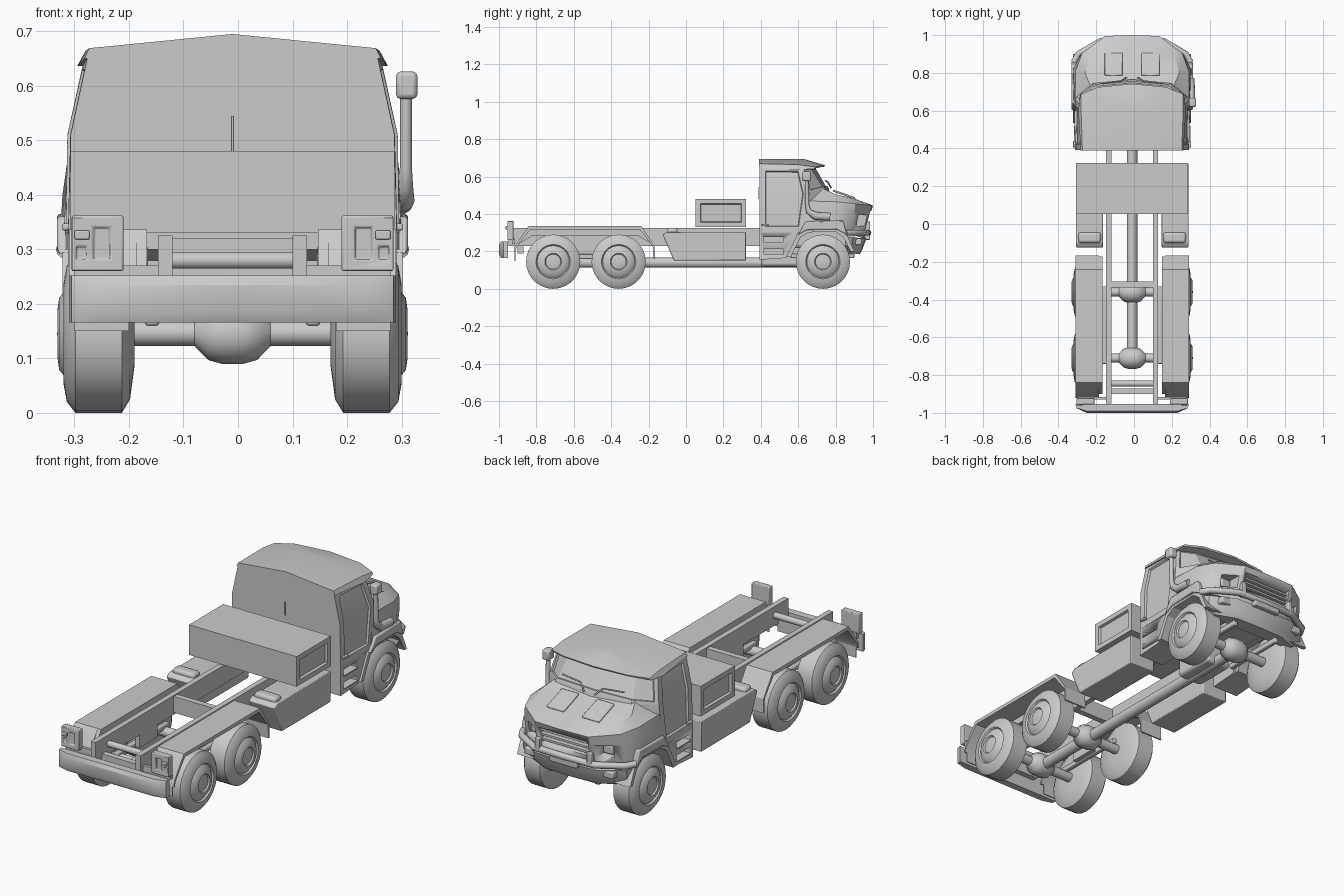
import bpy, bmesh, math
from mathutils import Vector, Matrix

if "Cube" in bpy.data.objects:
    bpy.data.objects.remove(bpy.data.objects["Cube"])


def finish(name, bm, bevel=0.0, angle=30):
    bmesh.ops.remove_doubles(bm, verts=bm.verts, dist=0.0005)
    bmesh.ops.dissolve_degenerate(bm, edges=bm.edges, dist=0.0005)
    bmesh.ops.recalc_face_normals(bm, faces=bm.faces)
    me = bpy.data.meshes.new(name)
    bm.to_mesh(me)
    bm.free()
    ob = bpy.data.objects.new(name, me)
    bpy.context.collection.objects.link(ob)
    if bevel:
        m = ob.modifiers.new("bevel", 'BEVEL')
        m.width, m.segments, m.limit_method = bevel, 2, 'ANGLE'
    bpy.ops.object.select_all(action='DESELECT')
    ob.select_set(True)
    bpy.context.view_layer.objects.active = ob
    bpy.ops.object.shade_smooth_by_angle(angle=math.radians(angle))
    return ob


def box(name, x, y, z, bevel=0.0, tilt=0.0):
    """Box from (min, max) ranges, tilted about its own x axis."""
    bm = bmesh.new()
    bmesh.ops.create_cube(bm, size=1)
    c = Vector([(a + b) / 2 for a, b in (x, y, z)])
    d = [abs(b - a) for a, b in (x, y, z)]
    bm.transform(Matrix.Translation(c) @ Matrix.Rotation(tilt, 4, 'X') @ Matrix.Diagonal((*d, 1)))
    return finish(name, bm, bevel)


def prism(name, poly, x0, x1, bevel=0.0):
    """(y, z) outline extruded from x0 to x1."""
    bm = bmesh.new()
    f = bm.faces.new([bm.verts.new((x0, y, z)) for y, z in poly])
    r = bmesh.ops.extrude_face_region(bm, geom=[f])
    bmesh.ops.translate(bm, vec=(x1 - x0, 0, 0),
                        verts=[v for v in r['geom'] if isinstance(v, bmesh.types.BMVert)])
    return finish(name, bm, bevel)


def lathe(name, prof, y, z, s=1, n=28):
    """(x, radius) profile turned about a line along x."""
    bm = bmesh.new()
    vs = [bm.verts.new((s * x, y, z + r)) for x, r in prof]
    es = [bm.edges.new(p) for p in zip(vs, vs[1:])]
    bmesh.ops.spin(bm, geom=vs + es, cent=(0, y, z), axis=(1, 0, 0), angle=2 * math.pi, steps=n)
    return finish(name, bm, angle=40)


def loft(name, rings, insets=(), bevel=0.0):
    """Half outlines (x >= 0, front centre to rear centre) stacked, capped and mirrored."""
    bm = bmesh.new()
    flat = lambda r: [(0, y, z) for _, y, z in r]
    stack = [flat(rings[0])] + list(rings) + [flat(rings[-1])]
    for s in (1, -1):
        for a, b in zip(stack, stack[1:]):
            for i in range(len(a) - 1):
                q = [a[i], a[i + 1], b[i + 1], b[i]]
                bm.faces.new([bm.verts.new((s * x, y, z)) for x, y, z in q])
    bmesh.ops.remove_doubles(bm, verts=bm.verts, dist=0.0005)
    bmesh.ops.dissolve_degenerate(bm, edges=bm.edges, dist=0.0005)
    bmesh.ops.recalc_face_normals(bm, faces=bm.faces)
    for test, t, d in insets:
        bm.normal_update()
        fs = [f for f in bm.faces if test(f.normal, f.calc_center_median())]
        bmesh.ops.inset_region(bm, faces=fs, thickness=t, depth=0, use_even_offset=True)
        bmesh.ops.inset_region(bm, faces=fs, thickness=0.004, depth=d, use_even_offset=True)
    return finish(name, bm, bevel)


def tube(name, pts, r):
    cu = bpy.data.curves.new(name, 'CURVE')
    cu.dimensions, cu.bevel_depth, cu.bevel_resolution, cu.use_fill_caps = '3D', r, 3, True
    sp = cu.splines.new('POLY')
    sp.points.add(len(pts) - 1)
    for p, c in zip(sp.points, pts):
        p.co = (*c[:3], 1)
        p.radius = c[3] if len(c) > 3 else 1
    ob = bpy.data.objects.new(name, cu)
    bpy.context.collection.objects.link(ob)
    bpy.ops.object.select_all(action='DESELECT')
    ob.select_set(True)
    bpy.context.view_layer.objects.active = ob
    bpy.ops.object.convert(target='MESH')
    return ob


def cut(ob, cutter):
    m = ob.modifiers.new("cut", 'BOOLEAN')
    m.operation, m.solver, m.object = 'DIFFERENCE', 'EXACT', cutter
    bpy.context.view_layer.objects.active = ob
    bpy.ops.object.modifier_move_to_index(modifier="cut", index=0)
    bpy.ops.object.modifier_apply(modifier="cut")
    bpy.data.objects.remove(cutter)


# Wheels, axles and drive line
tyre = [(.18, 0), (.18, .06), (.188, .12), (.203, .145), (.288, .145), (.304, .125), (.31, .092),
        (.302, .086), (.318, .066), (.321, .045), (.314, .04), (.322, 0)]
diff = [(-.19, 0), (-.19, .024), (-.07, .024), (-.045, .05), (-.02, .057), (.02, .057),
        (.045, .05), (.07, .024), (.19, .024), (.19, 0)]
for label, y in (("front", .732), ("middle", -.36), ("rear", -.71)):
    lathe(label + "_axle", diff, y, .147, n=16)
    for s in (1, -1):
        lathe(label + "_wheel", tyre, y, .145, s)
tube("drive_shaft", [(0, -.70, .14), (0, .73, .14)], .028)
box("gearbox", (-.07, .07), (.40, .62), (.12, .24), .015)
box("engine_block", (-.1, .1), (.58, .90), (.22, .36), .01)

# Frame rails and cross members
for s in (1, -1):
    box("frame_rail", (s * .11, s * .137), (-.95, .90), (.23, .325))
    box("axle_support", (s * .112, s * .135), (-.60, -.46), (.165, .24))
    box("front_spring", (s * .115, s * .14), (.56, .90), (.165, .19), .005)
    box("rear_spring", (s * .135, s * .16), (-.74, -.33), (.16, .185), .005)
box("cross_member", (-.11, .11), (-.335, -.305), (.24, .32))
tube("rear_cross_tube", [(-.11, -.845, .28), (.11, -.845, .28)], .016)
box("rear_cross_member", (-.115, .115), (-.90, -.87), (.19, .25))

# Rear bumper and lamp clusters
loft("rear_bumper", [[(0, -.953, z), (.30, -.953, z), (.295, -.975, z), (.24, -1 + e, z), (0, -1 + e, z)]
                     for z, e in ((.166, .01), (.185, 0), (.235, 0), (.252, .01))])
for s in (1, -1):
    lamp = box("rear_lamp", (s * .20, s * .295), (-.955, -.922), (.26, .362), .004)
    cut(lamp, box("lamp_cutter", (s * .268, s * .287), (-.97, -.948), (.282, .305)))
    cut(lamp, box("lamp_cutter", (s * .225, s * .255), (-.97, -.948), (.282, .34)))
    box("rear_lamp_lens", (s * .262, s * .29), (-.964, -.95), (.318, .335), .003)
    box("lamp_bracket", (s * .13, s * .29), (-.93, -.915), (.24, .27))

# Rear mudguards over both axles
guard = [(-.92, .20), (-.915, .23), (-.84, .336), (-.24, .336), (-.168, .23), (-.166, .16)]
inner = [(-.174, .16), (-.178, .228), (-.248, .318), (-.832, .318), (-.905, .225), (-.912, .20)]
for s in (1, -1):
    prism("rear_mudguard", guard + inner, s * .175, s * .30)
    prism("mudguard_lip", [(-.90, .235), (-.84, .336), (-.24, .336), (-.172, .235), (-.26, .285), (-.82, .285)],
          s * .157, s * .185)
    box("mud_flap", (s * .19, s * .29), (-.916, -.911), (.15, .21))

# Side tanks and the box behind the cab
for s in (1, -1):
    prism("side_tank", [(-.065, .152), (.32, .152), (.32, .305), (-.10, .305), (-.125, .29)],
          s * .155, s * .298, .004)
    box("battery_cover", (s * .165, s * .285), (-.10, -.045), (.28, .325), .012)
loft("cargo_box", [[(0, .322, z), (.297, .322, z), (.297, .052, z), (0, .052, z)] for z in (.33, .48)],
     [(lambda n, c, s=s: n.x * s > .9, .025, -.012) for s in (1, -1)])

# Cabin with recessed door panes and windscreen
loft("cabin", [
    [(0, .78, .32), (.22, .76, .32), (.307, .63, .30), (.302, .392, .30), (0, .392, .30)],
    [(0, .765, .535), (.21, .745, .53), (.303, .66, .51), (.297, .392, .51), (0, .392, .51)],
    [(0, .69, .665), (.19, .67, .66), (.27, .625, .66), (.264, .392, .662), (0, .392, .662)]],
    [(lambda n, c: n.y > .5 and c.z > .54, .018, -.008),
     (lambda n, c: n.x > .85, .032, -.010), (lambda n, c: n.x < -.85, .032, -.010)])
loft("roof", [
    [(0, .74, .653), (.18, .72, .65), (.275, .685, .642), (.285, .60, .636), (.272, .39, .65), (0, .39, .65)],
    [(0, .742, .661), (.18, .725, .658), (.27, .688, .652), (.27, .60, .664), (.263, .39, .669), (0, .39, .669)],
    [(0, .63, .694), (0, .63, .694), (0, .62, .694), (0, .60, .695), (0, .39, .695), (0, .39, .695)]])
tube("rear_aerial", [(0, .386, .48), (0, .386, .545)], .002)

# Bonnet with front grille and headlamp recesses
bonnet = loft("bonnet", [
    [(0, .955, .27), (.15, .95, .27), (.27, .885, .29), (.317, .82, .315), (.31, .62, .315), (0, .62, .315)],
    [(0, .985, .40), (.15, .98, .40), (.272, .90, .40), (.312, .82, .40), (.306, .63, .40), (0, .63, .40)],
    [(0, 1.0, .444), (.145, .995, .444), (.265, .905, .455), (.30, .81, .465), (.302, .64, .47), (0, .64, .47)],
    [(0, .985, .452), (.13, .98, .453), (.225, .90, .482), (.25, .80, .505), (.22, .73, .537), (0, .73, .542)]])
cut(bonnet, box("grille_cutter", (-.135, .135), (.945, 1.05), (.335, .415)))
for z in (.352, .375, .398):
    box("grille_bar", (-.136, .136), (.94, .968), (z - .005, z + .005))
for s in (1, -1):
    cut(bonnet, box("headlamp_cutter", (s * .165, s * .235), (.89, 1.0), (.335, .395)))
    box("headlamp", (s * .172, s * .228), (.87, .915), (.342, .388), .008)
    prism("bonnet_vent", [(.785, .52), (.785, .531), (.905, .490), (.905, .478)], s * .05, s * .145, .004)
    tube("wiper", [(s * .03, .776, .54), (s * .06, .757, .572), (s * .17, .745, .578)], .004)

# Front bumper, lower guard and plate
loft("front_bumper", [
    [(0, .93, .185), (.14, .925, .185), (.24, .88, .19), (.24, .85, .19), (0, .85, .19)],
    [(0, .945, .215), (.17, .94, .215), (.285, .885, .225), (.29, .85, .23), (0, .85, .23)],
    [(0, .965, .27), (.17, .96, .27), (.285, .89, .275), (.312, .85, .28), (0, .85, .28)]])
bar = [(0, .975), (.165, .97), (.225, .935), (.285, .90), (.31, .855)]
tube("bumper_bar", [(-x, y, .30) for x, y in bar[:0:-1]] + [(x, y, .30) for x, y in bar], .016)
box("number_plate", (-.075, .075), (.955, .985), (.262, .29), .004)
for s in (1, -1):
    box("bumper_post", (s * .13, s * .155), (.945, .985), (.29, .36), .004)
    box("fog_lamp", (s * .19, s * .245), (.90, .94), (.235, .27), .006)

# Front wheel arches and cab steps
arch = [(.535, .17), (.592, .285), (.64, .325), (.81, .335), (.86, .29), (.90, .20)]
under = [(.88, .20), (.842, .275), (.80, .305), (.655, .302), (.612, .275), (.56, .17)]
for s in (1, -1):
    prism("front_arch", arch + under, s * .17, s * .312)
    prism("arch_flare", [(.60, .29), (.64, .36), (.84, .365), (.86, .29), (.805, .318), (.648, .315)],
          s * .29, s * .322, .006)
    steps = prism("cab_steps", [(.392, .155), (.535, .165), (.60, .30), (.60, .32), (.392, .32)],
                  s * .16, s * .302)
    for z in (.185, .25):
        cut(steps, box("step_cutter", (s * .25, s * .33), (.415, .52), (z, z + .028)))
        box("step_tread", (s * .25, s * .308), (.415, .52), (z - .005, z + .001))
    box("door_handle", (s * .298, s * .313), (.405, .44), (.335, .347), .003)

# Air intake pipe on one side only
tube("air_intake", [(.318, .645, .59, 1), (.318, .648, .45, 1), (.316, .655, .415, 1.4),
                    (.312, .69, .39, 2), (.308, .77, .385, 2)], .011)
box("air_intake_cap", (.30, .339), (.62, .668), (.576, .626), .008)

# The whole truck sits slightly off centre because of the intake
for ob in bpy.context.scene.objects:
    ob.location.x -= 0.01
